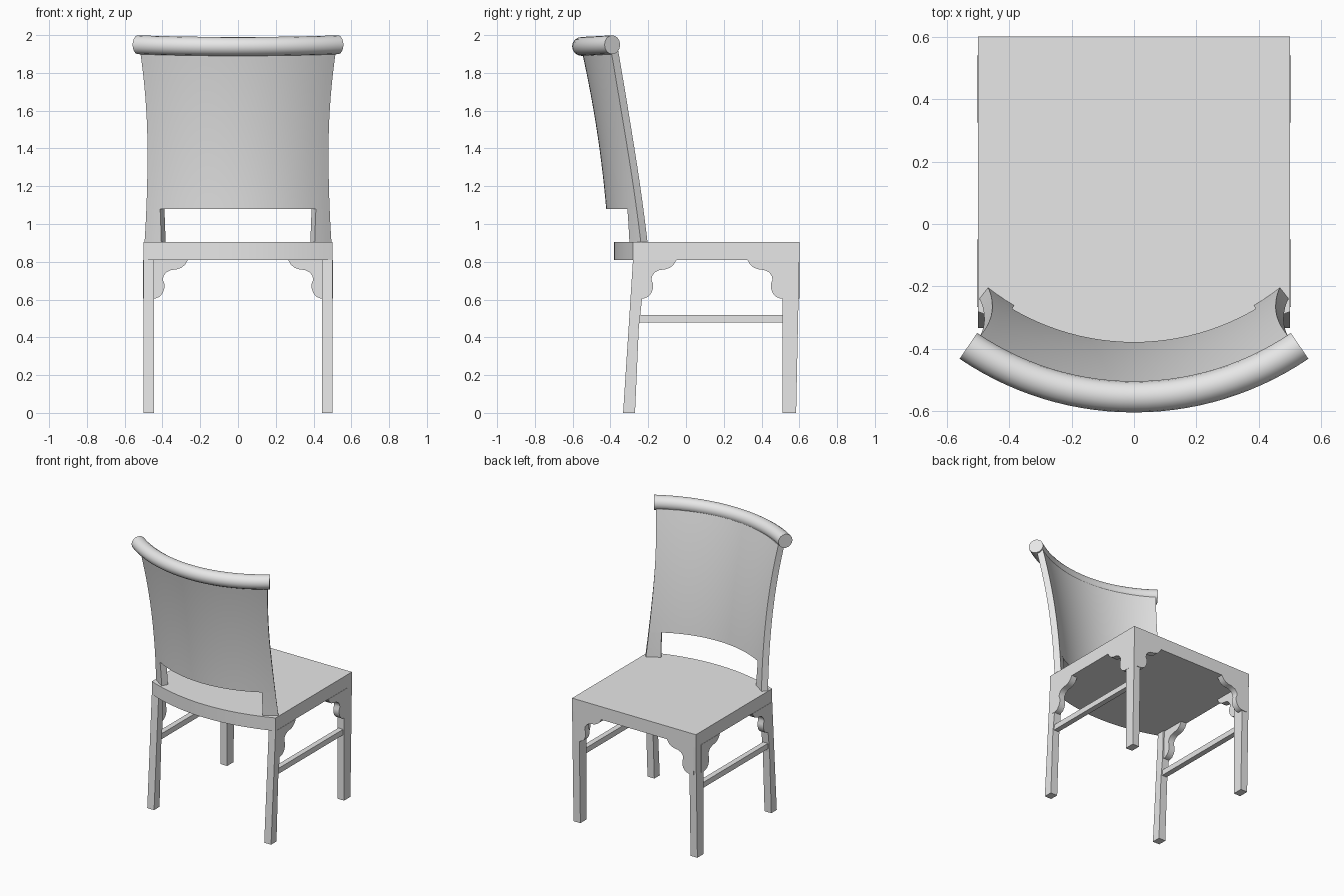
import bpy, bmesh
from math import sin, cos, pi, radians, asin, sqrt
from mathutils import Vector

if "Cube" in bpy.data.objects:
    bpy.data.objects.remove(bpy.data.objects["Cube"], do_unlink=True)

grey = bpy.data.materials.new("plain_grey")
grey.use_nodes = True
grey.diffuse_color = (0.8, 0.8, 0.8, 1)
grey.node_tree.nodes["Principled BSDF"].inputs["Base Color"].default_value = (0.8, 0.8, 0.8, 1)


def finish(name, bm, smooth=False):
    bmesh.ops.recalc_face_normals(bm, faces=bm.faces)
    mesh = bpy.data.meshes.new(name)
    bm.to_mesh(mesh)
    bm.free()
    mesh.materials.append(grey)
    obj = bpy.data.objects.new(name, mesh)
    bpy.context.collection.objects.link(obj)
    if smooth:
        bpy.ops.object.select_all(action='DESELECT')
        obj.select_set(True)
        bpy.context.view_layer.objects.active = obj
        bpy.ops.object.shade_smooth_by_angle(angle=radians(35))
    return obj


def prism(name, points, axis, start, end, smooth=False):
    """Extrude a closed 2D outline along one axis."""
    place = {"x": lambda a, b: (start, a, b),
             "y": lambda a, b: (a, start, b),
             "z": lambda a, b: (a, b, start)}[axis]
    bm = bmesh.new()
    face = bm.faces.new([bm.verts.new(place(*p)) for p in points])
    new = bmesh.ops.extrude_face_region(bm, geom=[face])["geom"]
    shift = Vector([end - start if c == axis else 0 for c in "xyz"])
    bmesh.ops.translate(bm, vec=shift, verts=[v for v in new if isinstance(v, bmesh.types.BMVert)])
    return finish(name, bm, smooth)


def lofted(name, rings, smooth=True):
    """Skin a row of equal closed rings and cap both ends."""
    bm = bmesh.new()
    rows = [[bm.verts.new(p) for p in ring] for ring in rings]
    n = len(rows[0])
    for a, b in zip(rows, rows[1:]):
        for i in range(n):
            j = (i + 1) % n
            bm.faces.new((a[i], a[j], b[j], b[i]))
    bm.faces.new(rows[0])
    bm.faces.new(rows[-1])
    return finish(name, bm, smooth)


# Seat slab with a bowed edge under the backrest
SEAT_BOTTOM, SEAT_TOP = 0.81, 0.905
bow = [(-0.5 + i / 24, -0.28 - 0.1 * (1 - (i / 12 - 1) ** 2)) for i in range(25)]
prism("seat", bow + [(0.5, 0.6), (-0.5, 0.6)], "z", SEAT_BOTTOM, SEAT_TOP, True)

# Legs, side stretchers and scrolled corner brackets
raked_leg = [(-0.28, 0.82), (-0.307, 0.4), (-0.333, 0), (-0.27, 0),
             (-0.25, 0.45), (-0.233, 0.6), (-0.225, 0.82)]
straight_leg = [(0.51, 0.82), (0.51, 0), (0.583, 0), (0.6, 0.82)]
scroll = [(-0.03, 0), (0.185, 0), (0.17, -0.025), (0.15, -0.042), (0.125, -0.05),
          (0.095, -0.054), (0.07, -0.066), (0.056, -0.085), (0.052, -0.105),
          (0.06, -0.125), (0.06, -0.15), (0.052, -0.175), (0.035, -0.195),
          (0.01, -0.205), (-0.03, -0.205)]


def bracket(name, origin, direction, axis, start, end):
    outline = [(origin + direction * d, SEAT_BOTTOM + h) for d, h in scroll]
    prism(name, outline, axis, start, end, True)


for side, s in (("left", 1), ("right", -1)):
    prism(f"{side}_raked_leg", raked_leg, "x", s * 0.445, s * 0.5)
    prism(f"{side}_straight_leg", straight_leg, "x", s * 0.445, s * 0.5)
    prism(f"{side}_stretcher", [(-0.26, 0.478), (0.53, 0.478), (0.53, 0.518), (-0.26, 0.518)],
          "x", s * 0.453, s * 0.492)
    bracket(f"{side}_raked_leg_bracket", -0.235, 1, "x", s * 0.455, s * 0.502)
    bracket(f"{side}_straight_leg_bracket", 0.51, -1, "x", s * 0.455, s * 0.502)
    bracket(f"{side}_cross_bracket", s * 0.45, -s, "y", 0.555, 0.6)

# Backrest: horizontal arcs about one centre, flaring with height
CENTRE_Y, THICK = 0.39, 0.045


def radius(z):
    t = (z - 0.9) / 1.0
    return 0.80 + 0.055 * t + 0.083 * t * t


def half_angle(z):
    half_width = 0.479 + 0.055 * abs((z - 1.38) / 0.55) ** 2 * (0.75 if z > 1.38 else 0.38)
    return asin(half_width / radius(z))


def arc_point(r, a, z):
    return (r * sin(a), CENTRE_Y - r * cos(a), z)


def slab_ring(z, a0, a1, steps):
    angles = [a0 + (a1 - a0) * i / steps for i in range(steps + 1)]
    r = radius(z)
    return ([arc_point(r, a, z) for a in angles]
            + [arc_point(r - THICK, a, z) for a in reversed(angles)])


heights = [1.08 + 0.84 * i / 14 for i in range(15)]
lofted("back_panel", [slab_ring(z, -half_angle(z), half_angle(z), 28) for z in heights])

# Short stiles that carry the panel above the seat
inner = radians(30.5)
for side, s in (("left", 1), ("right", -1)):
    lofted(f"{side}_stile", [slab_ring(z, s * inner, s * half_angle(z), 3)
                             for z in (0.87, 0.94, 1.01, 1.08)])

# Rolled top rail following the same arc
rings = []
for i in range(29):
    a = radians(34.2) * (i / 14 - 1)
    z = 1.94 + 0.009 * (i / 14 - 1) ** 2
    rings.append([arc_point(0.943 + 0.05 * cos(k * pi / 8), a, z + 0.05 * sin(k * pi / 8))
                  for k in range(16)])
lofted("top_rail", rings)
